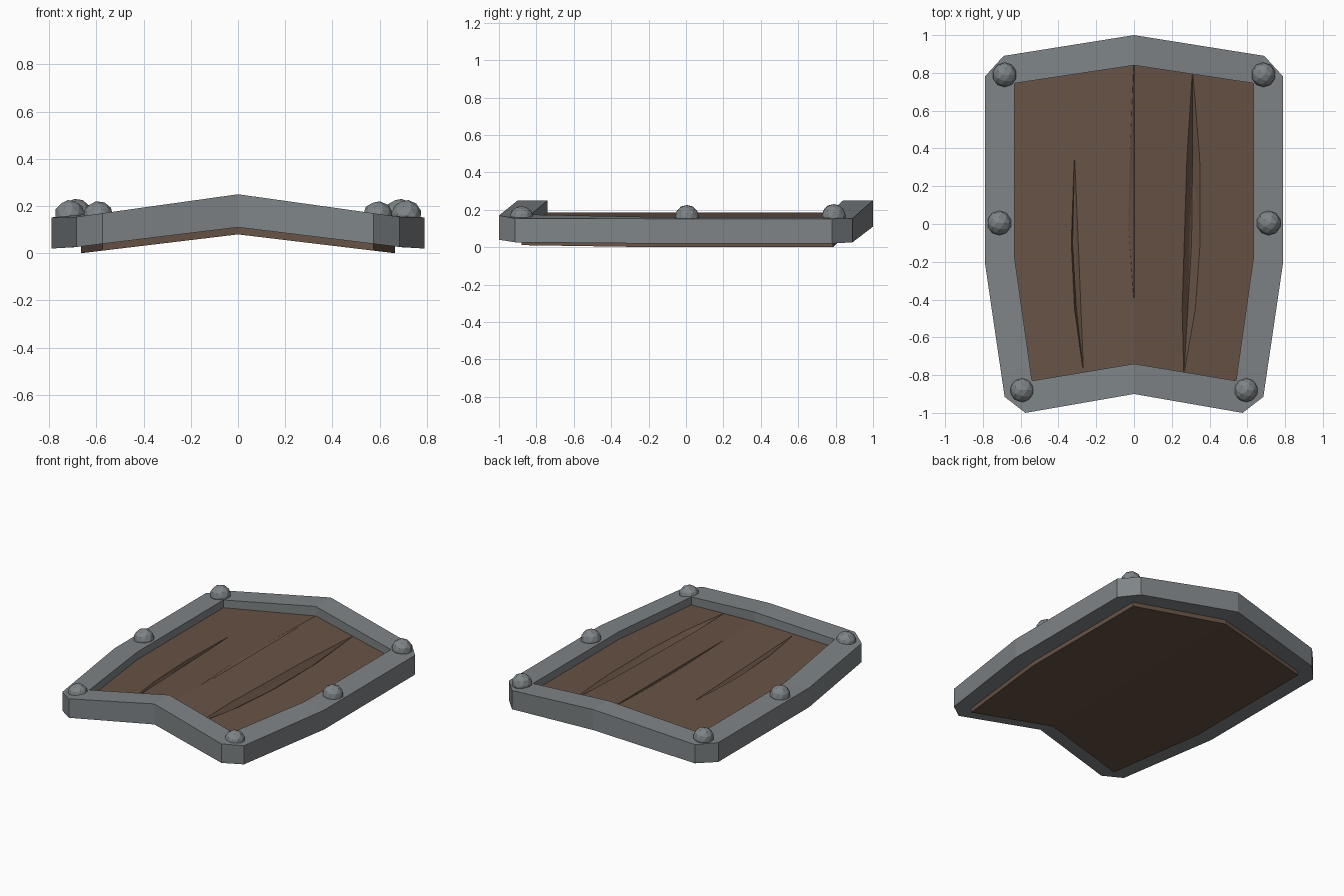
import bpy, bmesh, math
from mathutils import Matrix

if "Cube" in bpy.data.objects:
    bpy.data.objects.remove(bpy.data.objects["Cube"])


def material(name, color):
    m = bpy.data.materials.new(name)
    m.diffuse_color = (*color, 1)
    m.use_nodes = True
    m.node_tree.nodes["Principled BSDF"].inputs["Base Color"].default_value = m.diffuse_color
    return m


def finish(bm, name, mat):
    bmesh.ops.recalc_face_normals(bm, faces=bm.faces[:])
    me = bpy.data.meshes.new(name)
    bm.to_mesh(me)
    bm.free()
    ob = bpy.data.objects.new(name, me)
    bpy.context.collection.objects.link(ob)
    me.materials.append(mat)
    return ob


def mirrored(half):
    # half outline runs from the top centre to the bottom centre
    return half + [(-x, y) for x, y in half[-2:0:-1]]


wood = material("wood", (0.135, 0.085, 0.06))
steel = material("steel", (0.21, 0.23, 0.24))


def wood_top(x):
    return 0.185 - 0.12 * abs(x)


def rim_top(x):
    return max(0.152, 0.25 - 0.14 * abs(x))


def rim_bottom(x):
    return max(0.02, 0.11 - 0.122 * abs(x))


# Metal rim: outer and inner loops, corner chamfers share one inner point
outer = mirrored([(0, 1), (.69, .89), (.79, .78), (.79, -.2), (.685, -.915), (.575, -1), (0, -.9)])
inner = mirrored([(0, .84), (.632, .745), (.632, .745), (.632, -.18), (.54, -.83), (.54, -.83), (0, -.74)])
bm = bmesh.new()
loops = [[bm.verts.new((x, y, f(x))) for x, y in pts]
         for pts, f in ((outer, rim_top), (outer, rim_bottom), (inner, rim_bottom), (inner, rim_top))]
n = len(outer)
for k in range(4):
    a, b = loops[k], loops[(k + 1) % 4]
    for i in range(n):
        j = (i + 1) % n
        bm.faces.new((a[i], a[j], b[j], b[i]))
bmesh.ops.remove_doubles(bm, verts=bm.verts[:], dist=1e-4)
finish(bm, "metal_rim", steel)

# Wooden board, folded along the centre line
half = [(0, .875), (.665, .785), (.665, -.18), (.575, -.88), (0, -.78)]
bm = bmesh.new()
for s in (1, -1):
    top = [bm.verts.new((s * x, y, wood_top(x))) for x, y in half]
    low = [bm.verts.new((s * x, y, 0.08 - 0.12 * x)) for x, y in half]
    bm.faces.new(top)
    bm.faces.new(low)
    for i in range(4):
        bm.faces.new((top[i], top[i + 1], low[i + 1], low[i]))
bmesh.ops.remove_doubles(bm, verts=bm.verts[:], dist=1e-4)
board = finish(bm, "wooden_board", wood)

# Cracks: rows of (y, left x, deepest x, right x, depth)
cracks = [
    [(.335, -.317, -.315, -.313, .002), (-.1, -.332, -.325, -.31, .02),
     (-.45, -.315, -.305, -.285, .02), (-.76, -.272, -.27, -.268, .002)],
    [(.84, -.002, 0, .002, .002), (.35, -.022, 0, .003, .012),
     (0, -.03, 0, .003, .012), (-.39, -.002, 0, .002, .002)],
    [(.79, .308, .31, .312, .002), (.35, .28, .31, .348, .035),
     (-.1, .27, .305, .35, .035), (-.45, .255, .285, .325, .03), (-.78, .263, .265, .267, .002)],
]
for rows in cracks:
    bm = bmesh.new()
    for y, l, m, r, d in rows:
        for x, dz in ((l, 0), (r, 0), (l, .06), (r, .06), (m, -d)):
            bm.verts.new((x, y, wood_top(x) + dz))
    res = bmesh.ops.convex_hull(bm, input=bm.verts[:])
    inside = {v for v in res["geom_interior"] if isinstance(v, bmesh.types.BMVert)}
    bmesh.ops.delete(bm, geom=list(inside), context='VERTS')
    cutter = finish(bm, "crack_cutter", wood)
    mod = board.modifiers.new("crack", 'BOOLEAN')
    mod.operation, mod.solver, mod.object = 'DIFFERENCE', 'EXACT', cutter
    bpy.context.view_layer.objects.active = board
    bpy.ops.object.modifier_apply(modifier=mod.name)
    bpy.data.objects.remove(cutter)

# Faceted rivets, tilted with the rim
for x, y, z in ((.685, .79, .166), (.713, .005, .161), (.592, -.88, .156)):
    for s, side in ((1, "right"), (-1, "left")):
        bm = bmesh.new()
        bmesh.ops.create_icosphere(
            bm, subdivisions=2, radius=.065,
            matrix=Matrix.Translation((s * x, y, z)) @ Matrix.Rotation(s * math.radians(8), 4, 'Y'))
        finish(bm, f"rivet_{side}", steel)
